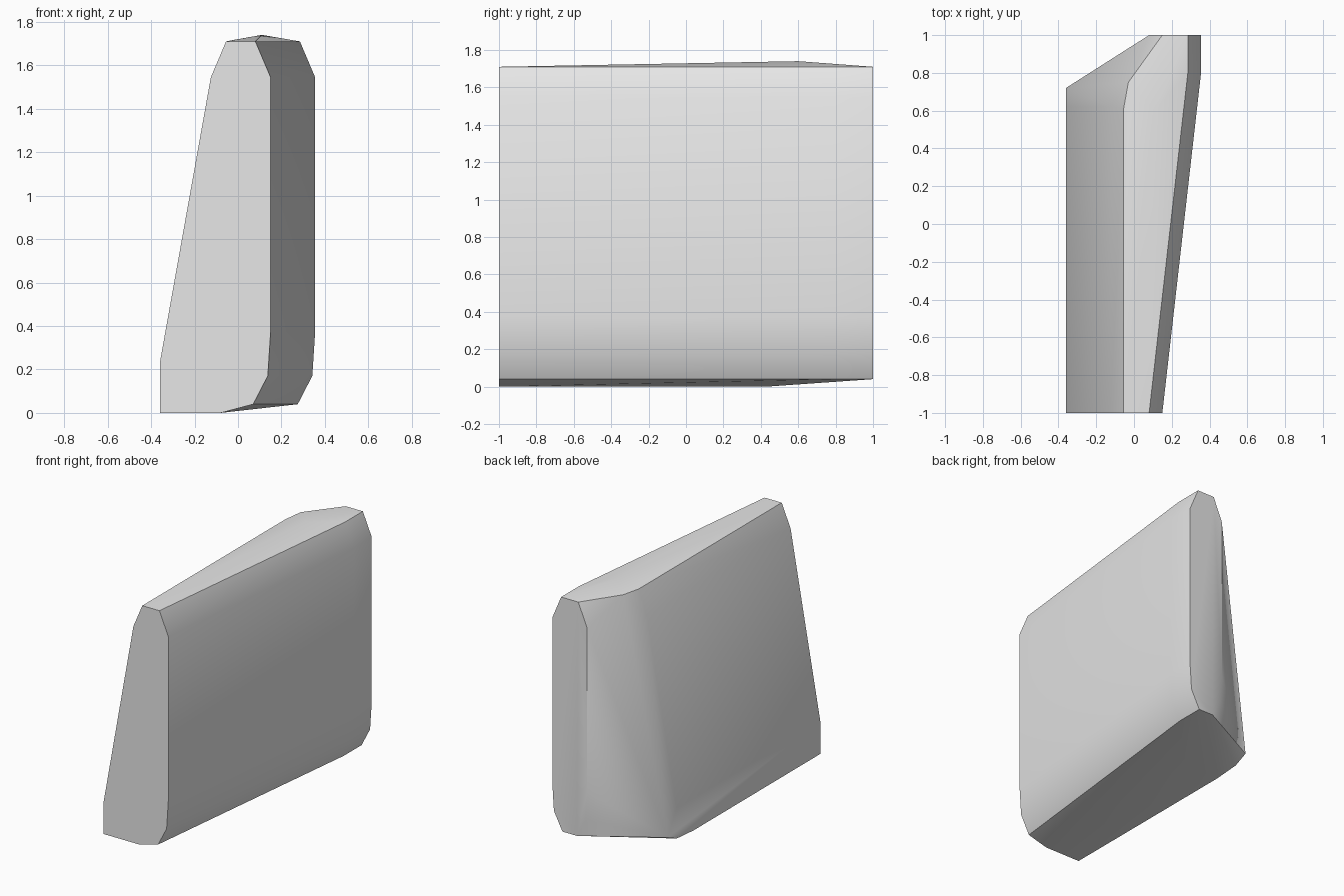
import bpy
import bmesh
import math

if "Cube" in bpy.data.objects:
    bpy.data.objects.remove(bpy.data.objects["Cube"], do_unlink=True)

# One plain grey material
grey = bpy.data.materials.new("plain grey")
grey.use_nodes = True
colour = (0.8, 0.8, 0.8, 1)
grey.diffuse_color = colour
grey.node_tree.nodes["Principled BSDF"].inputs["Base Color"].default_value = colour

# Rounded side profile (x, z), shared by the front end and the thin back end
side = [(0.08, 1.71), (0.15, 1.545), (0.15, 0.37), (0.137, 0.17), (0.07, 0.04)]
shift = 0.205        # sideways offset of the slanted side at the back
middle = 0.2175      # centre line of the back end

points = []

# Front end: rounded right edge, sloped left edge, flat base
slope = [(-0.08, 0), (-0.36, 0), (-0.36, 0.23), (-0.125, 1.545), (-0.055, 1.71)]
points += [(x, -1, z) for x, z in side + slope]

# Slanted side ends in a short straight stretch, mirrored around the back end
for x, z in side:
    x += shift
    points += [(x, 0.8, z), (x, 1, z), (2 * middle - x, 1, z)]

# Back corner of the sloped side
points += [(-0.36, 0.62, 0.23), (-0.36, 0.72, 0.06),
           (-0.125, 0.62, 1.545), (-0.055, 0.61, 1.71), (-0.03, 0.75, 1.715)]

# Low peak of the top, and the underside lifting towards the back
points += [(0.11, 0.6, 1.74),
           (-0.08, 0.43, 0), (-0.36, 0.43, 0), (-0.36, 0.62, 0.015)]

# Stretch a closed skin over the points
bm = bmesh.new()
for p in points:
    bm.verts.new(p)
hull = bmesh.ops.convex_hull(bm, input=bm.verts[:])
loose = [v for v in bm.verts if not v.link_faces]
bmesh.ops.delete(bm, geom=loose, context='VERTS')
bmesh.ops.dissolve_limit(bm, angle_limit=math.radians(0.5),
                         verts=bm.verts[:], edges=bm.edges[:])
bmesh.ops.recalc_face_normals(bm, faces=bm.faces[:])

mesh = bpy.data.meshes.new("wedge_block")
bm.to_mesh(mesh)
bm.free()
mesh.materials.append(grey)
block = bpy.data.objects.new("wedge_block", mesh)
bpy.context.collection.objects.link(block)

# Soft bevels, crisp ends
bpy.ops.object.select_all(action='DESELECT')
block.select_set(True)
bpy.context.view_layer.objects.active = block
bpy.ops.object.shade_smooth_by_angle(angle=math.radians(32))
